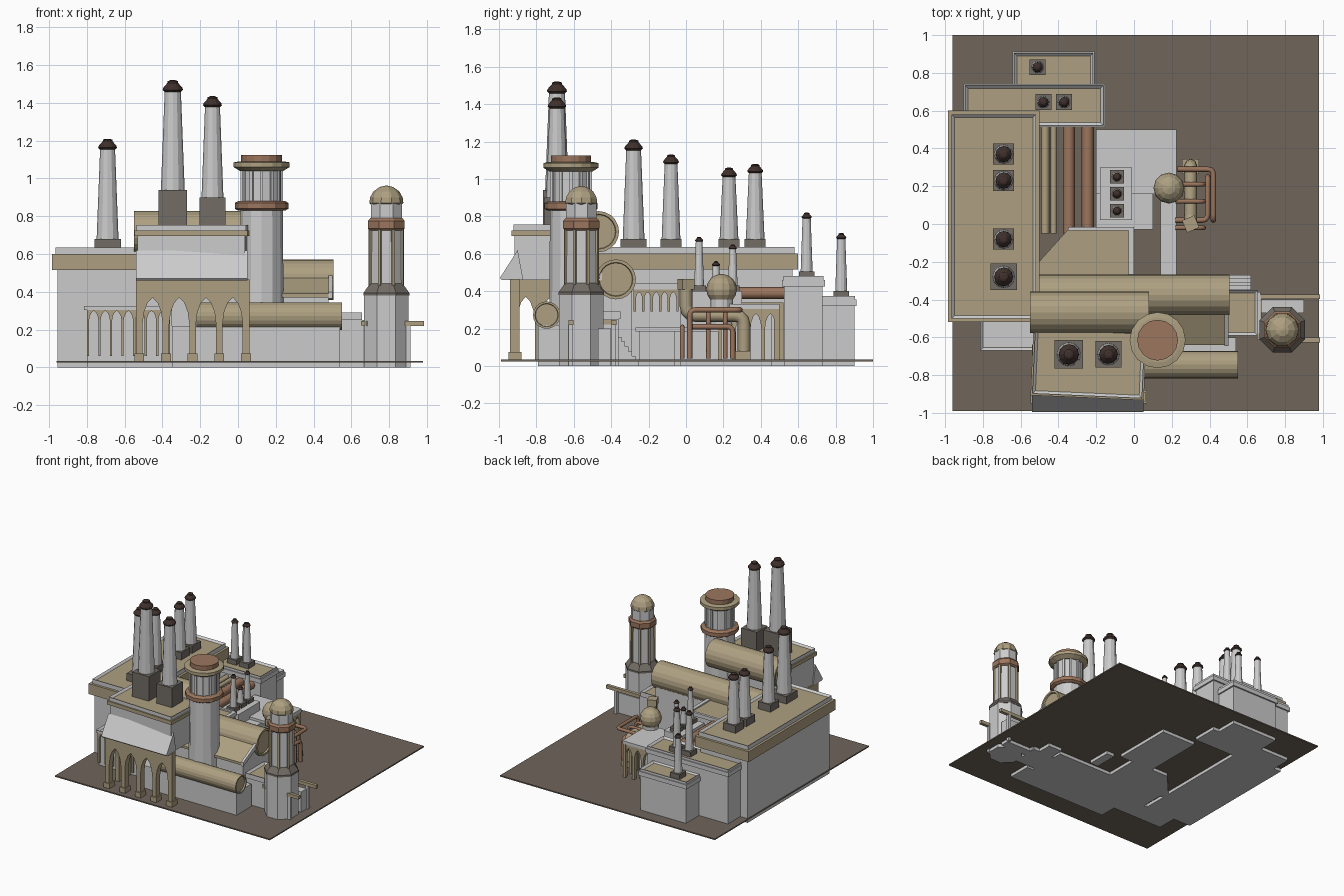
import bpy, bmesh, math
from mathutils import Matrix, Vector

if "Cube" in bpy.data.objects:
    bpy.data.objects.remove(bpy.data.objects["Cube"])

def material(name, c):
    m = bpy.data.materials.new(name)
    m.diffuse_color = (*c, 1)
    m.use_nodes = True
    m.node_tree.nodes["Principled BSDF"].inputs["Base Color"].default_value = m.diffuse_color
    return m

TAN = material("tan_stone", (0.42, 0.35, 0.22))
COPPER = material("copper", (0.33, 0.18, 0.11))
DARK = material("dark_cap", (0.05, 0.03, 0.025))
BASE = material("weathered_base", (0.17, 0.15, 0.13))
PAVING = material("paving", (0.16, 0.13, 0.105))

def finish(name, bm, mat=None, M=None):
    bmesh.ops.recalc_face_normals(bm, faces=bm.faces)
    if M:
        bm.transform(M)
    me = bpy.data.meshes.new(name)
    bm.to_mesh(me)
    bm.free()
    for m in (mat if isinstance(mat, list) else [mat] if mat else []):
        me.materials.append(m)
    ob = bpy.data.objects.new(name, me)
    bpy.context.collection.objects.link(ob)
    return ob

def box(name, x, y, z, mat=None, rot=0.0):
    bm = bmesh.new()
    bmesh.ops.create_cube(bm, size=1)
    M = (Matrix.Translation((sum(x) / 2, sum(y) / 2, sum(z) / 2)) @ Matrix.Rotation(rot, 4, 'Z')
         @ Matrix.Diagonal((x[1] - x[0], y[1] - y[0], z[1] - z[0], 1)))
    return finish(name, bm, mat, M)

def parapet(name, x, y, z, rot=0.0, rim=0.022):
    """Grey rim around a sunken tan roof."""
    ob = box(name, x, y, z, rot=rot)
    bm = bmesh.new()
    bm.from_mesh(ob.data)
    top = max(bm.faces, key=lambda f: f.calc_center_median().z)
    bmesh.ops.inset_region(bm, faces=[top], thickness=rim)
    bmesh.ops.translate(bm, verts=top.verts, vec=(0, 0, -0.015))
    top.material_index = 1
    bm.to_mesh(ob.data)
    bm.free()
    ob.data.materials.append(None)
    ob.data.materials.append(TAN)

def building(name, x, y, z, band, lip, out=0.025, rot=0.0, band_mat=TAN):
    """Walls, projecting cornice band and parapet."""
    box(name + "_walls", x, y, (z[0], z[1] - lip), rot=rot)
    box(name + "_cornice", (x[0] - out, x[1] + out), (y[0] - out, y[1] + out),
        (z[1] - lip - band, z[1] - lip), band_mat, rot)
    e = out * 0.35
    parapet(name + "_parapet", (x[0] - e, x[1] + e), (y[0] - e, y[1] + e), (z[1] - lip, z[1]), rot)

def lathe(name, prof, loc, n=12, mat=None, axis='Z', phase=0.0):
    """Faceted revolve of (radius, height) points."""
    bm = bmesh.new()
    rings = [[bm.verts.new((r * math.cos(2 * math.pi * i / n + phase), r * math.sin(2 * math.pi * i / n + phase), h))
              for i in range(n)] for r, h in prof]
    for a, b in zip(rings, rings[1:]):
        for i in range(n):
            bm.faces.new((a[i], a[(i + 1) % n], b[(i + 1) % n], b[i]))
    bm.faces.new(rings[0])
    bm.faces.new(rings[-1])
    R = Matrix.Rotation(math.pi / 2, 4, 'Y' if axis == 'X' else 'X') if axis != 'Z' else Matrix()
    return finish(name, bm, mat, Matrix.Translation(loc) @ R)

def prism(name, pts, depth, loc, side=False, mat=None):
    """Outline in the front plane (or the side plane) pushed back by depth."""
    bm = bmesh.new()
    f = bm.faces.new([bm.verts.new((u, 0, v)) for u, v in pts])
    ret = bmesh.ops.extrude_face_region(bm, geom=[f])
    bmesh.ops.translate(bm, verts=[v for v in ret["geom"] if isinstance(v, bmesh.types.BMVert)], vec=(0, depth, 0))
    bmesh.ops.triangulate(bm, faces=[g for g in bm.faces if len(g.verts) > 4])
    return finish(name, bm, mat, Matrix.Translation(loc) @ Matrix.Rotation(math.pi / 2 if side else 0, 4, 'Z'))

def arcade(name, u0, u1, n, z, pier, depth, loc, side=False, mat=TAN):
    """Row of pointed arches; z = (foot, spring, apex, top)."""
    foot, spring, apex, top = z
    step = (u1 - u0 - pier) / n
    pts = [(u0, top), (u0, foot)]
    for i in range(n):
        a, b = u0 + i * step + pier, u0 + (i + 1) * step
        h, mid = apex - spring, (a + b) / 2
        w = (b - a) / 2
        left = [(a, foot), (a, spring), (a + 0.15 * w, spring + 0.45 * h), (a + 0.5 * w, spring + 0.8 * h)]
        pts += left + [(mid, apex)] + [(2 * mid - p, q) for p, q in reversed(left)]
    pts = [pts[0], pts[1]] + pts[2:] + [(u1, foot), (u1, top)]
    prism(name, pts, depth, loc, side, mat)

def pipe(name, pts, r, mat, bend=0.03):
    """Round pipe with eased corners."""
    P = [Vector(p) for p in pts]
    path = [P[0]]
    for a, b, c in zip(P, P[1:], P[2:]):
        s, e = b + (a - b).normalized() * bend, b + (c - b).normalized() * bend
        path += [s.lerp(b, t).lerp(b.lerp(e, t), t) for t in (0, 0.33, 0.67, 1)]
    path.append(P[-1])
    cu = bpy.data.curves.new(name, 'CURVE')
    cu.dimensions, cu.bevel_depth, cu.bevel_resolution, cu.use_fill_caps = '3D', r, 2, True
    sp = cu.splines.new('POLY')
    sp.points.add(len(path) - 1)
    for q, p in zip(sp.points, path):
        q.co = (*p, 1)
    cu.materials.append(mat)
    bpy.context.collection.objects.link(bpy.data.objects.new(name, cu))

def chimney(name, x, y, z0, zb, top, half, r):
    """Square plinth, tapering stack and flared dark cap."""
    box(name + "_plinth", (x - half, x + half), (y - half, y + half), (z0, zb), BASE)
    k = r / 0.055
    lathe(name + "_stack", [(r, zb), (r * 0.68, top - 0.05 * k)], (x, y, 0), 12)
    lathe(name + "_cap", [(0.034 * k, top - 0.058 * k), (0.047 * k, top - 0.045 * k), (0.044 * k, top - 0.035 * k),
                          (0.024 * k, top - 0.012 * k), (0.024 * k, top - 0.005 * k), (0.012 * k, top)], (x, y, 0), 12, DARK)

def ribs(name, x, y, r, n, z, w, mat, phase=0.0):
    for i in range(n):
        a = 2 * math.pi * i / n + phase
        px, py = x + r * math.cos(a), y + r * math.sin(a)
        box(f"{name}_{i}", (px - w, px + w), (py - w, py + w), z, mat, a)

# Ground slab
box("paved_ground", (-0.96, 0.98), (-0.99, 1.0), (0.025, 0.035), PAVING)

# Main hall and rear buildings
building("main_hall", (-0.955, -0.53), (-0.49, 0.57), (0, 0.635), 0.085, 0.035, 0.03)
building("rear_hall", (-0.89, -0.165), (0.525, 0.73), (0, 0.48), 0.035, 0.02, 0.012, band_mat=None)
building("rear_annex", (-0.63, -0.22), (0.73, 0.90), (0, 0.375), 0.035, 0.02, 0.012, band_mat=None)
for i, (y, top) in enumerate([(-0.28, 1.21), (-0.08, 1.13), (0.23, 1.06), (0.37, 1.08)]):
    chimney(f"hall_chimney_{i}", -0.69, y, 0.61, 0.68, top, 0.07 if i == 0 else 0.056, 0.058 if i == 0 else 0.05)
for i, (x, y, z, top) in enumerate([(-0.48, 0.645, 0.46, 0.82), (-0.37, 0.645, 0.46, 0.82), (-0.51, 0.83, 0.355, 0.71)]):
    chimney(f"rear_chimney_{i}", x, y, z, z + 0.045, top, 0.042, 0.032)
arcade("hall_side_arcade", 0.0, 0.52, 5, (0.03, 0.2, 0.29, 0.34), 0.02, 0.03, (-0.50, 0, 0), True)

# Front left annex with pointed windows
box("annex_walls", (-0.80, -0.35), (-0.65, -0.48), (0, 0.31))
parapet("annex_roof", (-0.815, -0.35), (-0.67, -0.48), (0.305, 0.325))
arcade("annex_windows", -0.80, -0.36, 7, (0.06, 0.25, 0.30, 0.31), 0.012, 0.02, (0, -0.668, 0))

# Front block over an open arcade
R = math.radians(-2.5)
building("front_block", (-0.525, 0.045), (-0.905, -0.56), (0.46, 0.755), 0.03, 0.03, 0.015, R)
prism("front_skirt", [(-0.90, 0.62), (-0.995, 0.47), (-0.985, 0.46), (-0.87, 0.46)], 0.59, (0.05, 0, 0), True)
arcade("front_arcade", -0.54, 0.06, 4, (0.035, 0.23, 0.37, 0.465), 0.035, 0.05, (0, -0.94, 0))
arcade("front_arcade_side", -0.94, -0.64, 2, (0.035, 0.23, 0.37, 0.465), 0.035, 0.03, (-0.51, 0, 0), True)
for i in range(5):
    x = -0.5225 + 0.14125 * i
    box(f"pier_foot_{i}", (x - 0.026, x + 0.026), (-0.95, -0.88), (0.03, 0.075), TAN)
chimney("tall_chimney_left", -0.345, -0.69, 0.73, 0.94, 1.52, 0.075, 0.063)
chimney("tall_chimney_right", -0.135, -0.69, 0.73, 0.90, 1.435, 0.07, 0.058)

# Front wing with lean-to roof, tank bed and side block
prism("wing_walls", [(-0.62, 0), (-0.62, 0.38), (-0.46, 0.46), (-0.29, 0.46), (-0.29, 0)], 0.98, (0.48, 0, 0), True)
prism("wing_roof", [(-0.64, 0.37), (-0.64, 0.39), (-0.45, 0.49), (-0.45, 0.46)], 0.98, (0.485, 0, 0), True, TAN)
prism("wing_roof_edge", [(-0.645, 0.365), (-0.645, 0.40), (-0.45, 0.50), (-0.45, 0.46)], 0.02, (0.50, 0, 0), True)
box("tank_bed", (-0.35, 0.54), (-0.79, -0.6), (0, 0.22))
box("side_block", (0.48, 0.67), (-0.58, -0.36), (0, 0.25))
parapet("side_block_roof", (0.48, 0.655), (-0.59, -0.35), (0.25, 0.29))
for i in range(6):
    box(f"step_{i}", (0.50, 0.62), (-0.36, -0.345 + 0.019 * (5 - i)), (0.026 * i, 0.026 * (i + 1)))

# Horizontal tanks
for name, x0, x1, y, z, r in [("upper_tank", -0.55, 0.08, -0.468, 0.718, 0.11), ("middle_tank", -0.50, 0.505, -0.375, 0.463, 0.107),
                              ("lower_tank", -0.22, 0.55, -0.745, 0.272, 0.073)]:
    L = x1 - x0
    lathe(name, [(r * 0.82, 0.012), (r * 0.85, 0), (r, 0), (r, L), (r * 0.85, L), (r * 0.82, L - 0.012)],
          (x0, y, z), 20, TAN, 'X')

# Round tower
tx, ty = 0.125, -0.615
lathe("round_tower_shaft", [(0.118, 0.1), (0.112, 0.85)], (tx, ty, 0), 12)
lathe("round_tower_band", [(0.125, 0.83), (0.142, 0.84), (0.142, 0.87), (0.125, 0.88)], (tx, ty, 0), 12, COPPER)
lathe("round_tower_drum", [(0.104, 0.87), (0.104, 1.07)], (tx, ty, 0), 12)
ribs("round_tower_rib", tx, ty, 0.104, 12, (0.87, 1.06), 0.008, None)
lathe("round_tower_cornice", [(0.115, 1.04), (0.148, 1.06), (0.148, 1.085), (0.12, 1.09)], (tx, ty, 0), 16, TAN)
lathe("round_tower_lid", [(0.108, 1.08), (0.108, 1.125)], (tx, ty, 0), 16, COPPER)

# Octagonal corner tower with dome, railings and posts
cx, cy, ph = 0.785, -0.56, math.pi / 8
lathe("corner_tower", [(0.128, 0), (0.128, 0.39), (0.092, 0.44), (0.088, 0.87)], (cx, cy, 0), 8, None, 'Z', ph)
ribs("corner_tower_rib", cx, cy, 0.09, 8, (0.43, 0.74), 0.008, TAN, ph)
lathe("corner_tower_skirt", [(0.131, 0.38), (0.131, 0.395), (0.094, 0.443)], (cx, cy, 0), 8, BASE, 'Z', ph)
lathe("corner_tower_band", [(0.095, 0.725), (0.105, 0.735), (0.105, 0.775), (0.092, 0.79)], (cx, cy, 0), 8, COPPER, 'Z', ph)
lathe("corner_tower_dome", [(0.08, 0.86), (0.09, 0.87), (0.086, 0.90), (0.068, 0.932), (0.035, 0.955), (0.005, 0.962)],
      (cx, cy, 0), 10, TAN)
for i, (y, x0) in enumerate([(-0.385, 0.65), (-0.615, 0.68)]):
    box(f"rail_{i}", (x0, 0.985), (y - 0.013, y + 0.013), (0.22, 0.247), TAN)
    for j, x in enumerate((x0 + 0.02, 0.90)):
        box(f"rail_post_{i}_{j}", (x - 0.012, x + 0.012), (y - 0.012, y + 0.012), (0, 0.22))
box("rail_cross", (0.65, 0.675), (-0.615, -0.385), (0.222, 0.245), TAN)
box("rail_wall", (0.665, 0.90), (-0.47, -0.40), (0, 0.2))

# Inner court building with clipped corner
court = [(-0.53, -0.29), (-0.01, -0.29), (-0.01, -0.03), (-0.35, -0.03), (-0.53, -0.23)]
for name, z0, z1, mat in [("court_walls", 0, 0.41, None), ("court_roof", 0.41, 0.43, TAN)]:
    bm = bmesh.new()
    bot = [bm.verts.new((x, y, z0)) for x, y in court]
    top = [bm.verts.new((x, y, z1)) for x, y in court]
    bm.faces.new(bot)
    bm.faces.new(top)
    for i in range(5):
        bm.faces.new((bot[i], bot[i - 1], top[i - 1], top[i]))
    finish(name, bm, mat)
box("court_roof_rim_side", (-0.03, 0.0), (-0.29, -0.02), (0.41, 0.44))
box("court_roof_rim_back", (-0.35, 0.0), (-0.035, -0.015), (0.41, 0.44))
arcade("court_windows", -0.28, -0.04, 5, (0.29, 0.36, 0.395, 0.41), 0.012, 0.015, (0.005, 0, 0), True)

# Low deck, chimney block and walkway
box("deck_roof", (-0.20, 0.225), (0.16, 0.50), (0.305, 0.33))
box("deck_core", (-0.20, 0.10), (-0.03, 0.46), (0, 0.31))
arcade("deck_side_arches", 0.17, 0.50, 4, (0.03, 0.2, 0.28, 0.31), 0.02, 0.025, (0.22, 0, 0), True)
arcade("deck_rear_arches", -0.20, 0.22, 5, (0.03, 0.2, 0.28, 0.31), 0.02, 0.025, (0, 0.47, 0))
box("walkway", (0.14, 0.225), (-0.27, 0.17), (0.185, 0.205))
box("walkway_base", (0.145, 0.215), (-0.25, -0.06), (0, 0.19))
box("stack_block", (-0.18, -0.01), (0.02, 0.30), (0.3, 0.40))
for i, (y, top) in enumerate([(0.07, 0.69), (0.16, 0.56), (0.25, 0.65)]):
    chimney(f"court_chimney_{i}", -0.09, y, 0.39, 0.43, top, 0.036, 0.026)

# Long pipes between the halls
for i, (x, r, m) in enumerate([(-0.47, 0.022, TAN), (-0.425, 0.016, TAN), (-0.345, 0.032, COPPER), (-0.245, 0.032, COPPER)]):
    pipe(f"long_pipe_{i}", [(x, -0.05, 0.39), (x, 0.53, 0.39)], r, m)

# Spherical vessel on a stand, with surrounding pipework
lathe("vessel", [(0.082 * math.cos(a), 0.41 + 0.082 * math.sin(a)) for a in [math.radians(-88 + 22 * i) for i in range(9)]],
      (0.185, 0.19, 0), 12, TAN)
lathe("vessel_stand", [(0.06, 0.2), (0.06, 0.36)], (0.185, 0.19, 0), 12)
pipe("main_pipe", [(0.30, 0.0, 0.43), (0.30, 0.0, 0.27), (0.30, 0.31, 0.27), (0.30, 0.31, 0.07)], 0.034, TAN, 0.05)
box("main_pipe_mouth", (0.265, 0.335), (-0.035, 0.035), (0.41, 0.465), TAN, 0.4)
box("main_pipe_foot", (0.255, 0.345), (0.265, 0.345), (0.03, 0.08), TAN)
pipe("copper_loop_a", [(0.23, 0.29, 0.30), (0.42, 0.29, 0.30), (0.42, 0.02, 0.30), (0.42, 0.02, 0.04)], 0.014, COPPER)
pipe("copper_loop_b", [(0.22, 0.02, 0.21), (0.39, 0.02, 0.21), (0.39, 0.25, 0.21), (0.39, 0.25, 0.04)], 0.014, COPPER)
for i, (y, z) in enumerate([(-0.02, 0.21), (0.12, 0.30), (0.21, 0.30)]):
    pipe(f"copper_branch_{i}", [(0.22, y, z), (0.37, y, z), (0.37, y, 0.04)], 0.012, COPPER)
